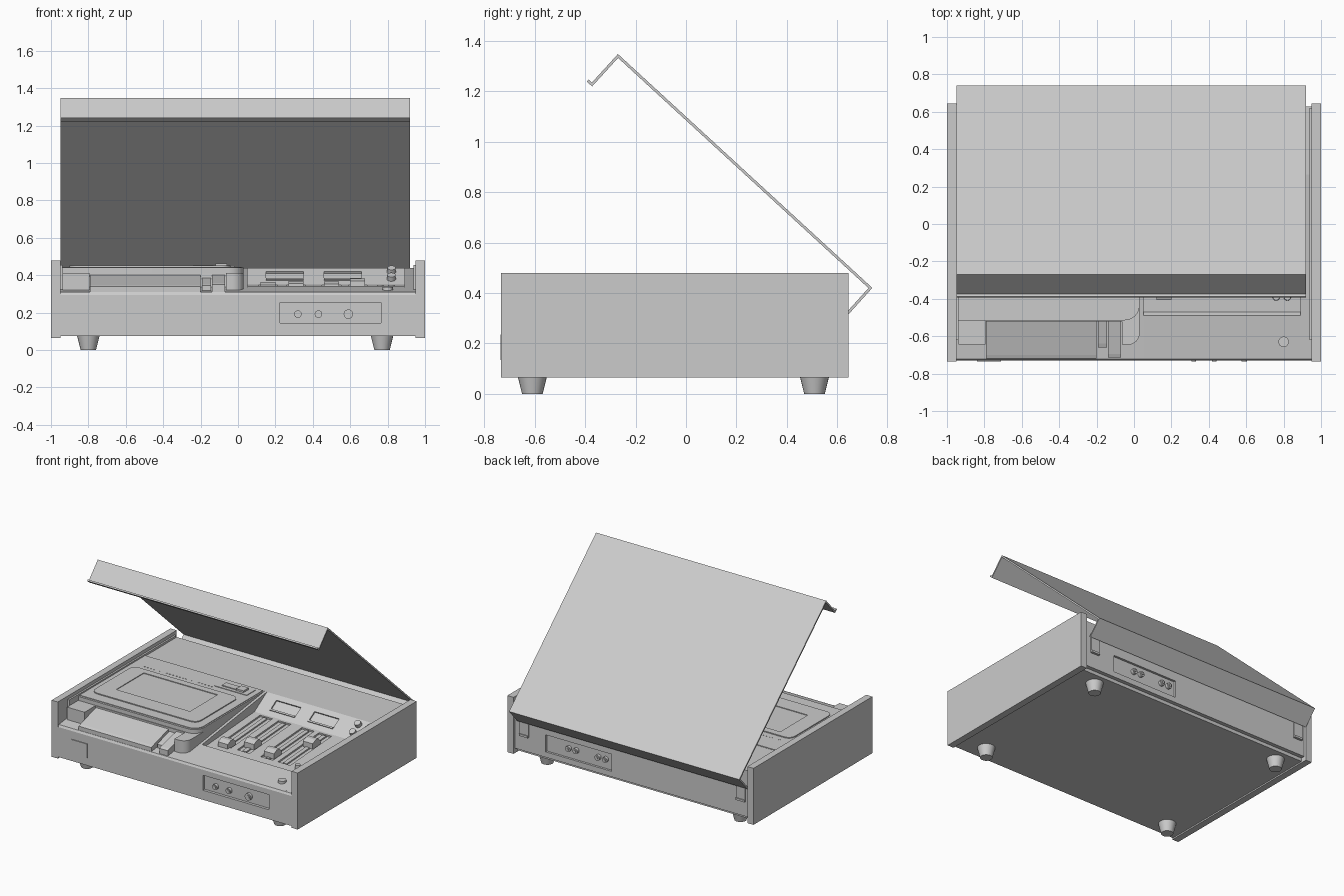
import bpy, bmesh, math
from mathutils import Matrix, Vector

cube = bpy.data.objects.get("Cube")
if cube:
    bpy.data.objects.remove(cube, do_unlink=True)

grey = bpy.data.materials.new("light_grey")
grey.use_nodes = True
grey.diffuse_color = (0.6, 0.6, 0.6, 1)
grey.node_tree.nodes["Principled BSDF"].inputs["Base Color"].default_value = (0.6, 0.6, 0.6, 1)
rounded_parts = []


def finish(name, bm):
    bmesh.ops.recalc_face_normals(bm, faces=bm.faces)
    mesh = bpy.data.meshes.new(name)
    bm.to_mesh(mesh)
    bm.free()
    mesh.materials.append(grey)
    ob = bpy.data.objects.new(name, mesh)
    bpy.context.collection.objects.link(ob)
    return ob


def prism(name, pts, a, b, axis):
    """Extrude a 2D outline from a to b along x (points are y,z) or z (points are x,y)."""
    bm = bmesh.new()
    place = (lambda p: (a, p[0], p[1])) if axis == "x" else (lambda p: (p[0], p[1], a))
    face = bm.faces.new([bm.verts.new(place(p)) for p in pts])
    ext = bmesh.ops.extrude_face_region(bm, geom=[face])
    step = Vector((b - a, 0, 0)) if axis == "x" else Vector((0, 0, b - a))
    bmesh.ops.translate(bm, vec=step, verts=[v for v in ext["geom"] if isinstance(v, bmesh.types.BMVert)])
    return finish(name, bm)


def box(name, x0, x1, y0, y1, z0, z1):
    return prism(name, [(x0, y0), (x1, y0), (x1, y1), (x0, y1)], z0, z1, "z")


def tilted_box(name, centre, size, angle):
    bm = bmesh.new()
    m = Matrix.Translation(centre) @ Matrix.Rotation(angle, 4, "X") @ Matrix.Diagonal((*size, 1))
    bmesh.ops.create_cube(bm, size=1, matrix=m)
    return finish(name, bm)


def rounded(name, x0, x1, y0, y1, z0, z1, radii):
    """Plate with a radius per corner, counter-clockwise from the front right-hand side."""
    pts = []
    corners = [(x0, y0, 1, 1), (x1, y0, -1, 1), (x1, y1, -1, -1), (x0, y1, 1, -1)]
    for i, ((x, y, sx, sy), r) in enumerate(zip(corners, radii)):
        for k in range(7 if r else 1):
            t = math.pi * (1 + i / 2 + k / 12)
            pts.append((x + r * (sx + math.cos(t)), y + r * (sy + math.sin(t))) if r else (x, y))
    ob = prism(name, pts, z0, z1, "z")
    rounded_parts.append(ob)
    return ob


def cylinder(name, centre, r0, r1, depth, angle=0, sides=24):
    bm = bmesh.new()
    m = Matrix.Translation(centre) @ Matrix.Rotation(angle, 4, "X")
    bmesh.ops.create_cone(bm, cap_ends=True, segments=sides, radius1=r0, radius2=r1, depth=depth, matrix=m)
    ob = finish(name, bm)
    rounded_parts.append(ob)
    return ob


def cut(target, cutters):
    for c in cutters:
        mod = target.modifiers.new("cut", "BOOLEAN")
        mod.operation, mod.solver, mod.object = "DIFFERENCE", "EXACT", c
        bpy.context.view_layer.objects.active = target
        bpy.ops.object.modifier_apply(modifier=mod.name)
        bpy.data.objects.remove(c, do_unlink=True)


# Cabinet sides with inner rails
for side, s in (("right", -1), ("left", 1)):
    xs = sorted((s, s * 0.95))
    box(side + "_side_panel", *xs, -0.735, 0.645, 0.065, 0.48)
    xs = sorted((s * 0.952, s * 0.937))
    box(side + "_inner_rail", *xs, -0.62, 0.62, 0.3, 0.455)

# Chassis: sloping deck, with a sunken control bay in the middle section
front = [(-0.73, 0.075), (-0.73, 0.295), (-0.722, 0.31)]
back = [(0.265, 0.44), (0.628, 0.44), (0.628, 0.1), (0.6, 0.1), (0.6, 0.075)]
bay = [(-0.49, 0.342), (-0.47, 0.312), (0.12, 0.35)]
prism("chassis_cassette_side", front + back, -0.95, 0.05, "x")
prism("chassis_edge", front + back, 0.89, 0.95, "x")
control_chassis = prism("chassis_control_bay", front + bay + back, 0.05, 0.89, "x")

floor_tilt = math.atan2(0.038, 0.59)
meter_tilt = math.atan2(0.09, 0.145)


def floor_z(y):
    return 0.312 + (y + 0.47) * math.tan(floor_tilt)


cutters = [box("front_cut", 0.225, 0.765, -0.8, -0.71, 0.145, 0.255),
           box("rear_cut", 0.165, 0.70, 0.612, 0.7, 0.14, 0.265)]
sliders = [(0.16, -0.36), (0.31, -0.27), (0.50, -0.31), (0.64, -0.06)]
for x, y in sliders:
    cutters.append(tilted_box("slot_cut", (x, -0.14, floor_z(-0.14)), (0.1, 0.48, 0.024), floor_tilt))
for x in (0.25, 0.56):
    cutters.append(tilted_box("meter_cut", (x, 0.195, 0.3966), (0.2, 0.085, 0.02), meter_tilt))
cut(control_chassis, cutters)

# Sliders: rail in each slot and a wedge-topped cap
for x, y in sliders:
    tilted_box("slider_rail", (x, -0.14, floor_z(-0.14) - 0.008), (0.03, 0.46, 0.012), floor_tilt)
    z = floor_z(y)
    prism("slider_cap", [(y - 0.045, z - 0.01), (y - 0.045, z + 0.03), (y - 0.01, z + 0.045),
                         (y + 0.02, z + 0.045), (y + 0.045, z + 0.02), (y + 0.045, z - 0.01)],
          x - 0.04, x + 0.04, "x")

# Meter needles' lower bezels and bay knobs
for x in (0.25, 0.56):
    tilted_box("meter_bezel", (x, 0.16, 0.376), (0.2, 0.012, 0.012), meter_tilt)
for y, z in ((0.165, 0.385), (0.225, 0.423)):
    cylinder("meter_knob", (0.82, y, z), 0.025, 0.022, 0.04, meter_tilt)
for x in (0.76, 0.82):
    cylinder("bay_jack", (x, -0.39, 0.325), 0.02, 0.018, 0.045)
cylinder("deck_button", (0.8, -0.63, 0.327), 0.028, 0.028, 0.022)

# Front socket panel and power button
for x, r in ((0.32, 0.02), (0.43, 0.02), (0.59, 0.025)):
    cylinder("front_socket", (x, -0.718, 0.192), r, r, 0.024, math.pi / 2)
    cylinder("front_socket_pin", (x, -0.728, 0.192), r * 0.6, r * 0.6, 0.012, math.pi / 2)
box("power_button", -0.84, -0.71, -0.736, -0.728, 0.135, 0.235)

# Cassette section: raised platform, front block with key notch
platform = rounded("cassette_platform", -0.937, 0.03, -0.515, 0.265, 0.3, 0.441, (0, 0.08, 0, 0))
front_block = rounded("cassette_front_block", -0.937, 0.03, -0.645, -0.4, 0.3, 0.412, (0, 0.06, 0, 0))
cut(front_block, [box("key_cut", -0.795, -0.065, -0.75, -0.52, 0.25, 0.5)])
rounded("platform_lip", -0.937, 0.02, -0.5, 0.262, 0.43, 0.445, (0, 0.07, 0, 0))

# Cassette door with window opening
door = rounded("cassette_door", -0.9, -0.04, -0.42, 0.07, 0.44, 0.452, (0.05,) * 4)
cut(door, [box("window_cut", -0.78, -0.18, -0.3, 0.02, 0.447, 0.5)])

# Dotted row and tape counter
for i in range(22):
    cylinder("dot", (-0.84 + i * 0.026, 0.115, 0.445), 0.006, 0.006, 0.004, 0, 8)
box("counter_plate", -0.28, -0.02, 0.13, 0.23, 0.44, 0.449)
box("counter_window", -0.24, -0.13, 0.155, 0.205, 0.44, 0.455)
box("counter_reset", -0.12, -0.06, 0.15, 0.21, 0.44, 0.462)

# Transport keys
def key(name, x0, x1, y_front, z_front, z_rear):
    prism(name, [(y_front, 0.305), (y_front, z_front), (y_front + 0.02, z_front + 0.008),
                 (-0.52, z_rear), (-0.52, 0.305)], x0, x1, "x")


key("wide_key", -0.79, -0.2, -0.72, 0.34, 0.40)
key("short_key", -0.193, -0.145, -0.66, 0.345, 0.385)
key("long_key", -0.138, -0.07, -0.715, 0.35, 0.40)

# Open lid: bent sheet
path = [(-0.39, 1.243), (-0.373, 1.228), (-0.27, 1.341), (0.732, 0.42), (0.642, 0.32)]
bm = bmesh.new()
rows = [[bm.verts.new((x, y, z)) for x in (-0.95, 0.92)] for y, z in path]
for a, b in zip(rows, rows[1:]):
    bm.faces.new((a[0], a[1], b[1], b[0]))
lid = finish("lid", bm)
solid = lid.modifiers.new("thickness", "SOLIDIFY")
solid.thickness, solid.offset, solid.use_even_offset = 0.011, 0, True

# Rear jacks and hinge brackets
for x in (0.22, 0.28, 0.46, 0.52):
    cylinder("rear_jack", (x, 0.62, 0.21), 0.02, 0.02, 0.026, math.pi / 2)
    cylinder("rear_jack_pin", (x, 0.632, 0.21), 0.01, 0.01, 0.016, math.pi / 2)
for x in (-0.89, 0.87):
    box("hinge_plate", x - 0.035, x + 0.035, 0.626, 0.638, 0.21, 0.33)
    box("hinge_foot", x - 0.035, x + 0.035, 0.626, 0.645, 0.21, 0.225)

# Tapered feet
for x in (-0.8, 0.77):
    for y in (-0.61, 0.51):
        cylinder("foot", (x, y, 0.04), 0.041, 0.061, 0.08)

# Smooth the round parts, keeping their rims sharp
bpy.ops.object.select_all(action="DESELECT")
for ob in rounded_parts:
    ob.select_set(True)
bpy.context.view_layer.objects.active = rounded_parts[0]
bpy.ops.object.shade_smooth_by_angle()
